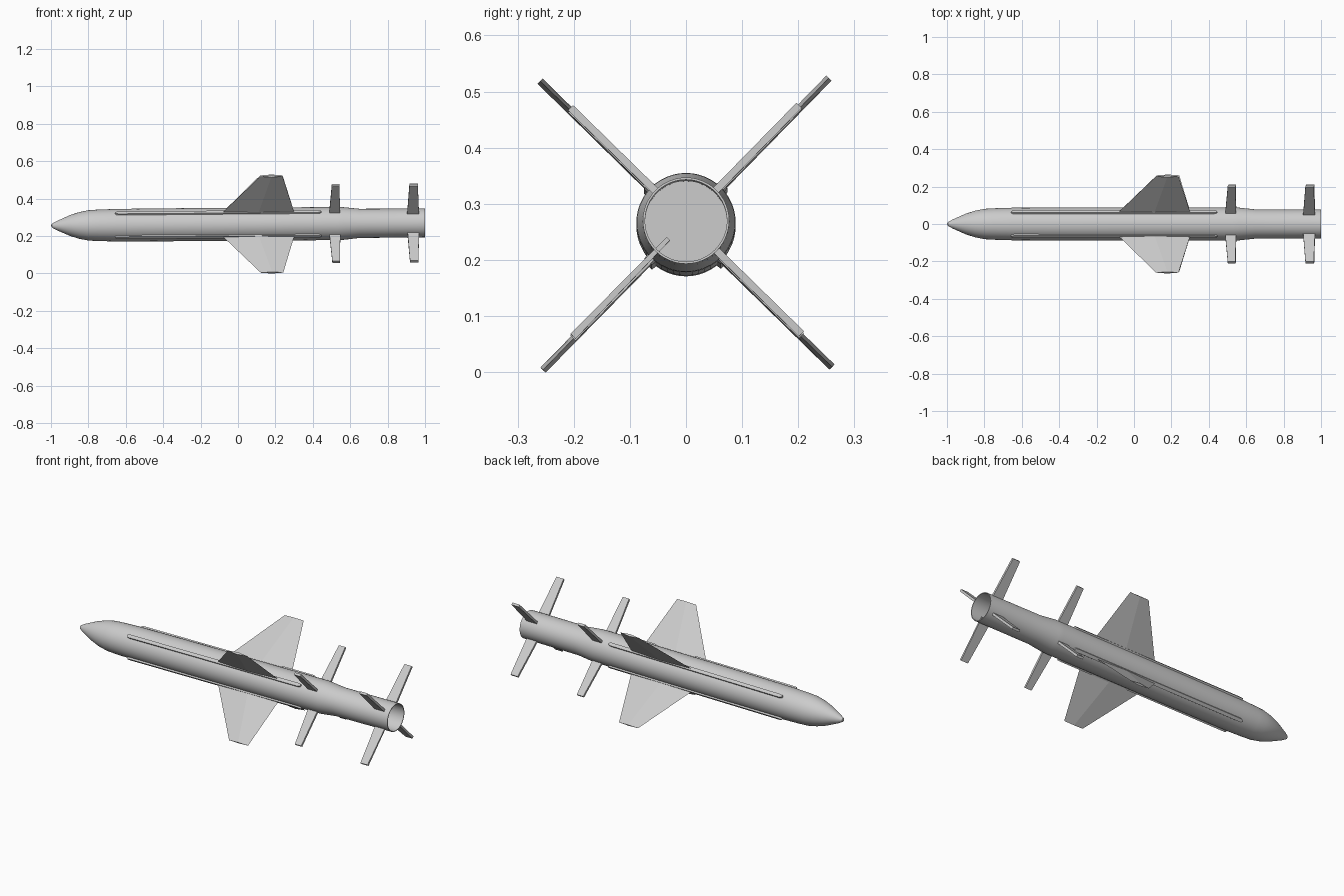
import bpy, bmesh
from math import radians, pi, cos, sin
from mathutils import Matrix

if "Cube" in bpy.data.objects:
    bpy.data.objects.remove(bpy.data.objects["Cube"])

# The whole missile sits slightly nose-down and slightly rolled
BASE = Matrix.Translation((0, 0, 0.2625)) @ Matrix.Rotation(-0.0075, 4, 'Y')
ANGLES = [45.6 + 90 * i for i in range(4)]


def make(name, bm, roll=0.0, smooth=False):
    bmesh.ops.remove_doubles(bm, verts=bm.verts, dist=1e-5)
    bmesh.ops.recalc_face_normals(bm, faces=bm.faces)
    bm.transform(BASE @ Matrix.Rotation(radians(roll), 4, 'X'))
    mesh = bpy.data.meshes.new(name)
    bm.to_mesh(mesh)
    bm.free()
    ob = bpy.data.objects.new(name, mesh)
    bpy.context.collection.objects.link(ob)
    if smooth:
        bpy.ops.object.select_all(action='DESELECT')
        ob.select_set(True)
        bpy.context.view_layer.objects.active = ob
        bpy.ops.object.shade_smooth_by_angle(angle=radians(30))
    return ob


def lathe(name, profile, sides=48):
    bm = bmesh.new()
    vs = [bm.verts.new((x, r, 0)) for x, r in profile]
    edges = [bm.edges.new(p) for p in zip(vs, vs[1:])]
    bmesh.ops.spin(bm, geom=vs + edges, cent=(0, 0, 0), axis=(1, 0, 0),
                   angle=2 * pi, steps=sides, use_merge=True)
    return make(name, bm, smooth=True)


def loft(name, lower, upper, roll):
    """Solid between two matching closed outlines; local y points outward."""
    bm = bmesh.new()
    a = [bm.verts.new(p) for p in lower]
    b = [bm.verts.new(p) for p in upper]
    n = len(a)
    bm.faces.new(a)
    bm.faces.new(b)
    for i in range(n):
        j = (i + 1) % n
        bm.faces.new((a[i], a[j], b[j], b[i]))
    return make(name, bm, roll)


def diamond(x0, x1, r, t):
    m = (x0 + x1) / 2
    return [(x0, r, 0), (m, r, t / 2), (x1, r, 0), (m, r, -t / 2)]


def plate(x0, x1, r, t):
    return [(x0, r, -t / 2), (x1, r, -t / 2), (x1, r, t / 2), (x0, r, t / 2)]


def capsule(x0, x1, r, w):
    pts = []
    for cx, start in ((x1 - 2 * w, -90), (x0 + 2 * w, 90)):
        for k in range(7):
            a = radians(start + 30 * k)
            pts.append((cx + 2 * w * cos(a), r, w * sin(a)))
    return pts


# Fuselage with pointed nose, tapered rear and open exhaust tube
lathe("body", [
    (-1.0, 0), (-0.995, 0.010), (-0.97, 0.024), (-0.90, 0.055),
    (-0.85, 0.071), (-0.80, 0.081), (-0.75, 0.084), (-0.65, 0.087),
    (-0.25, 0.0885), (0.53, 0.0885), (0.56, 0.0875), (0.65, 0.078),
    (1.0, 0.077), (1.0, 0.073), (0.66, 0.073), (0.66, 0)])

for i, ang in enumerate(ANGLES):
    # Long raised strakes along the fuselage
    loft(f"strake_{i}", capsule(-0.66, 0.45, 0.075, 0.012),
         capsule(-0.655, 0.445, 0.096, 0.009), ang)
    # Main wings with a diamond section
    loft(f"wing_{i}", diamond(-0.09, 0.303, 0.08, 0.013),
         diamond(0.12, 0.24, 0.364, 0.013), ang)
    # Small fins ahead of the taper
    loft(f"middle_fin_{i}", plate(0.488, 0.547, 0.08, 0.013),
         plate(0.503, 0.543, 0.288, 0.013), ang)
    # Tail fins; one root reaches into the exhaust tube
    inner = 0.045 if i == 2 else 0.074
    loft(f"tail_fin_{i}", plate(0.905, 0.968, inner, 0.008 if i == 2 else 0.013),
         plate(0.918, 0.963, 0.288, 0.013), ang)
